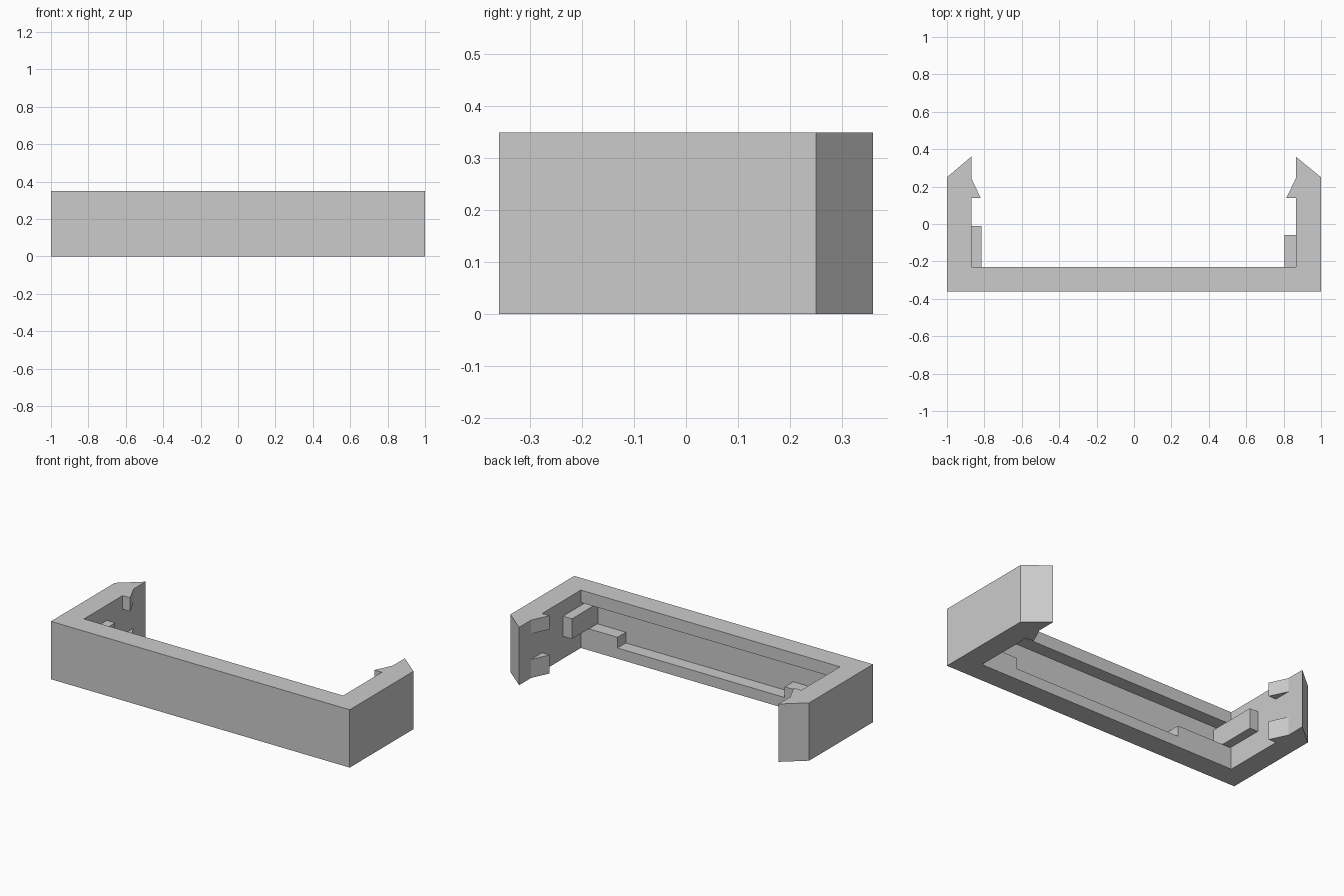
import bpy
import bmesh
from mathutils import Vector

cube = bpy.data.objects.get("Cube")
if cube:
    bpy.data.objects.remove(cube, do_unlink=True)

HEIGHT = 0.35
FRONT, WALL = -0.36, -0.23      # front and back faces of the long bar
RECESS = -0.31                  # floor of the pocket behind the bar
INNER_R, INNER_L = -0.87, 0.865  # inner faces of the two arms

grey = bpy.data.materials.new("plain grey")
grey.use_nodes = True
grey.diffuse_color = (0.6, 0.6, 0.6, 1)
grey.node_tree.nodes["Principled BSDF"].inputs["Base Color"].default_value = (0.6, 0.6, 0.6, 1)


def prism(name, points, extrusion):
    """Extrude a flat outline of 3D points along a vector."""
    bm = bmesh.new()
    face = bm.faces.new([bm.verts.new(p) for p in points])
    moved = bmesh.ops.extrude_face_region(bm, geom=[face])["geom"]
    verts = [g for g in moved if isinstance(g, bmesh.types.BMVert)]
    bmesh.ops.translate(bm, verts=verts, vec=Vector(extrusion))
    bmesh.ops.recalc_face_normals(bm, faces=bm.faces)
    mesh = bpy.data.meshes.new(name)
    bm.to_mesh(mesh)
    bm.free()
    mesh.materials.append(grey)
    obj = bpy.data.objects.new(name, mesh)
    bpy.context.collection.objects.link(obj)
    return obj


def upright(name, outline, z0, z1):
    return prism(name, [(x, y, z0) for x, y in outline], (0, 0, z1 - z0))


# U-shaped frame with bevelled arm ends
frame = upright("frame", [
    (-1, FRONT), (1, FRONT), (1, 0.25), (INNER_L, 0.36),
    (INNER_L, WALL), (INNER_R, WALL), (INNER_R, 0.36), (-1, 0.25)], 0, HEIGHT)

# Stepped pocket in the back of the bar, leaving a lip above and below
pocket = [(INNER_R, 0.13), (-0.5, 0.13), (-0.5, 0.065), (0.62, 0.065),
          (0.62, 0.13), (INNER_L, 0.13), (INNER_L, 0.275), (INNER_R, 0.275)]
cutter = prism("pocket_cutter", [(x, RECESS, z) for x, z in pocket], (0, 0.15, 0))
cutter.hide_render = True
cut = frame.modifiers.new("pocket", 'BOOLEAN')
cut.operation = 'DIFFERENCE'
cut.solver = 'EXACT'
cut.object = cutter
bpy.context.view_layer.objects.active = frame
bpy.ops.object.modifier_apply(modifier=cut.name)
bpy.data.objects.remove(cutter, do_unlink=True)

# Snap hooks (a pair per arm) and a stop block on each arm
for side, inner, sign, stop_x, stop_y in (
        ("right", INNER_R, 1, -0.815, -0.01), ("left", INNER_L, -1, 0.805, -0.06)):
    barb = [(inner, 0.14), (inner + sign * 0.05, 0.14), (inner, 0.245)]
    upright(side + "_lower_hook", barb, 0, 0.112)
    upright(side + "_upper_hook", barb, 0.267, HEIGHT)
    upright(side + "_stop_block", [(inner, RECESS), (stop_x, RECESS),
                                   (stop_x, stop_y), (inner, stop_y)], 0.135, 0.257)
